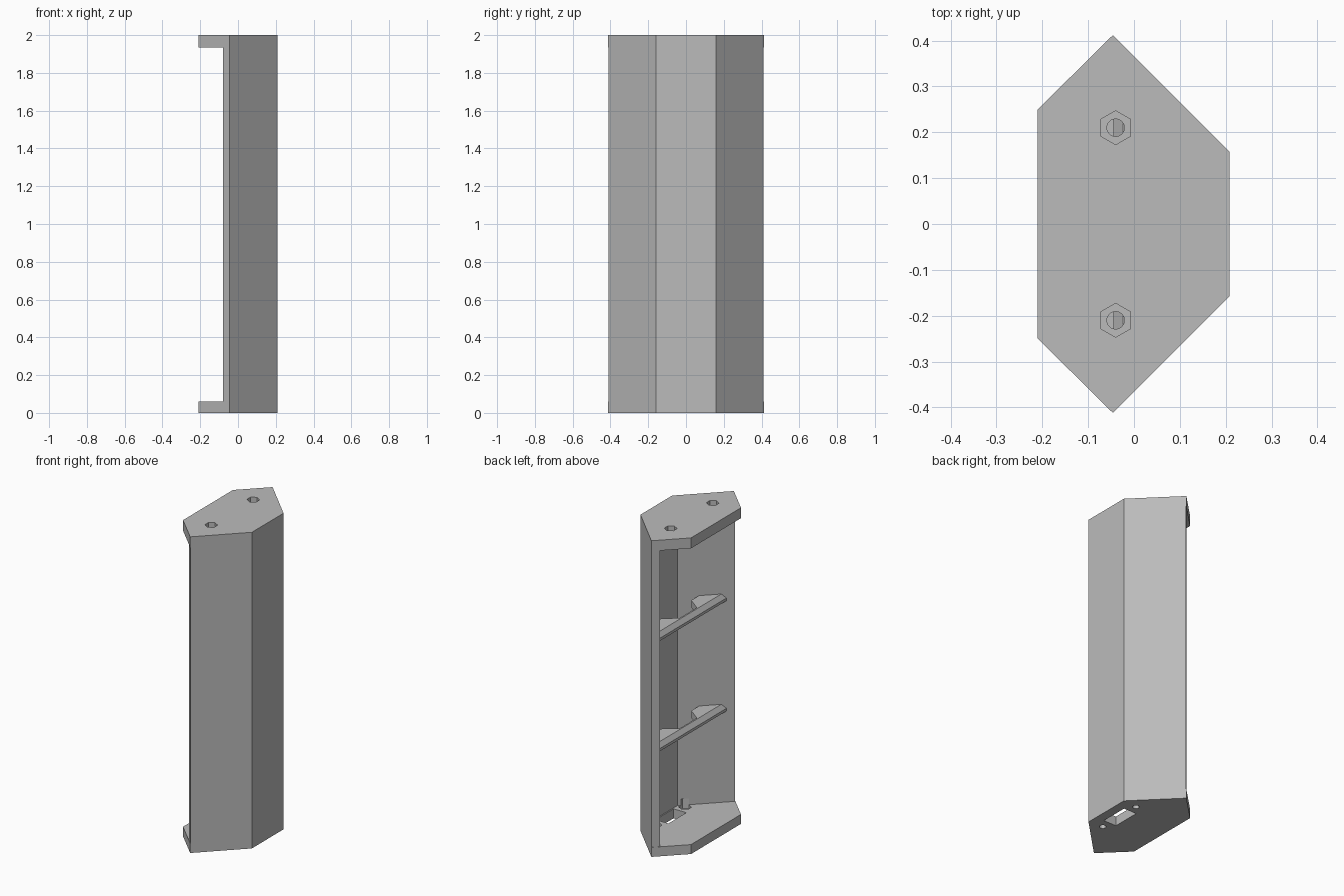
import bpy
import bmesh
import math

if "Cube" in bpy.data.objects:
    bpy.data.objects.remove(bpy.data.objects["Cube"])

grey = bpy.data.materials.new("plain grey")
grey.use_nodes = True
colour = (0.5, 0.5, 0.5, 1)
grey.diffuse_color = colour
grey.node_tree.nodes["Principled BSDF"].inputs["Base Color"].default_value = colour


def mirrored(half):
    """Complete a plan outline by mirroring its -y half."""
    return half + [(x, -y) for x, y in reversed(half)]


def prism(name, bottom, z0, z1, top=None):
    """Extrude a plan outline, with an optional different top outline."""
    bm = bmesh.new()
    low = [bm.verts.new((x, y, z0)) for x, y in bottom]
    high = [bm.verts.new((x, y, z1)) for x, y in (top or bottom)]
    bm.faces.new(low)
    bm.faces.new(high)
    n = len(low)
    for i in range(n):
        j = (i + 1) % n
        bm.faces.new((low[i], low[j], high[j], high[i]))
    bmesh.ops.recalc_face_normals(bm, faces=bm.faces)
    mesh = bpy.data.meshes.new(name)
    bm.to_mesh(mesh)
    bm.free()
    mesh.materials.append(grey)
    obj = bpy.data.objects.new(name, mesh)
    bpy.context.collection.objects.link(obj)
    return obj


def ring(x, y, radius, sides):
    """Regular polygon with a corner pointing along y."""
    angles = [math.tau * i / sides + math.pi / 2 for i in range(sides)]
    return [(x + radius * math.cos(a), y + radius * math.sin(a)) for a in angles]


def cut(target, cutter):
    cutter.hide_render = True
    mod = target.modifiers.new("cut", "BOOLEAN")
    mod.operation = "DIFFERENCE"
    mod.solver = "EXACT"
    mod.object = cutter
    bpy.context.view_layer.objects.active = target
    bpy.ops.object.modifier_apply(modifier=mod.name)
    bpy.data.objects.remove(cutter)


FLOOR, CEILING = 0.06, 1.934

# Solid housing, hollowed into a folded channel with two end plates
outline = mirrored([(-0.21, -0.25), (-0.046, -0.412), (0.208, -0.158)])
housing = prism("housing", outline, 0, 2)
cavity = mirrored([(-0.4, -0.46), (0.005, -0.46), (-0.08, -0.375), (0.157, -0.138)])
cut(housing, prism("cavity_cutter", cavity, FLOOR, CEILING))

# Bolt holes with hexagonal nut pockets at both ends
for side in (-1, 1):
    for x, y, z, pocket in ((-0.04, 0.21 * side, 1.965, (1.97, 2.1)),
                            (0.11, 0.148 * side, 0.03, (0.035, 0.1))):
        cut(housing, prism("hole_cutter", ring(x, y, 0.019, 24), z - 0.07, z + 0.07))
        cut(housing, prism("nut_cutter", ring(x, y, 0.037, 6), *pocket))

# Rectangular socket opening in the bottom plate
socket = mirrored([(0.06, -0.09), (0.15, -0.09)])
cut(housing, prism("socket_cutter", socket, -0.1, 0.1))


def brace_plan(front):
    """Cross brace with a wide notch behind a narrow front bar."""
    return [(front, -0.305 + front), (0.068, -0.237), (0.068, -0.15), (-0.015, -0.087),
            (-0.015, 0.087), (0.068, 0.15), (0.068, 0.237), (front, 0.305 - front)]


# Cross braces with a bevelled front edge
for label, z in (("lower", 0.68), ("upper", 1.378)):
    prism(label + "_brace_base", brace_plan(-0.045), z - 0.045, z - 0.028)
    prism(label + "_brace_bevel", brace_plan(-0.045), z - 0.028, z, brace_plan(-0.024))
